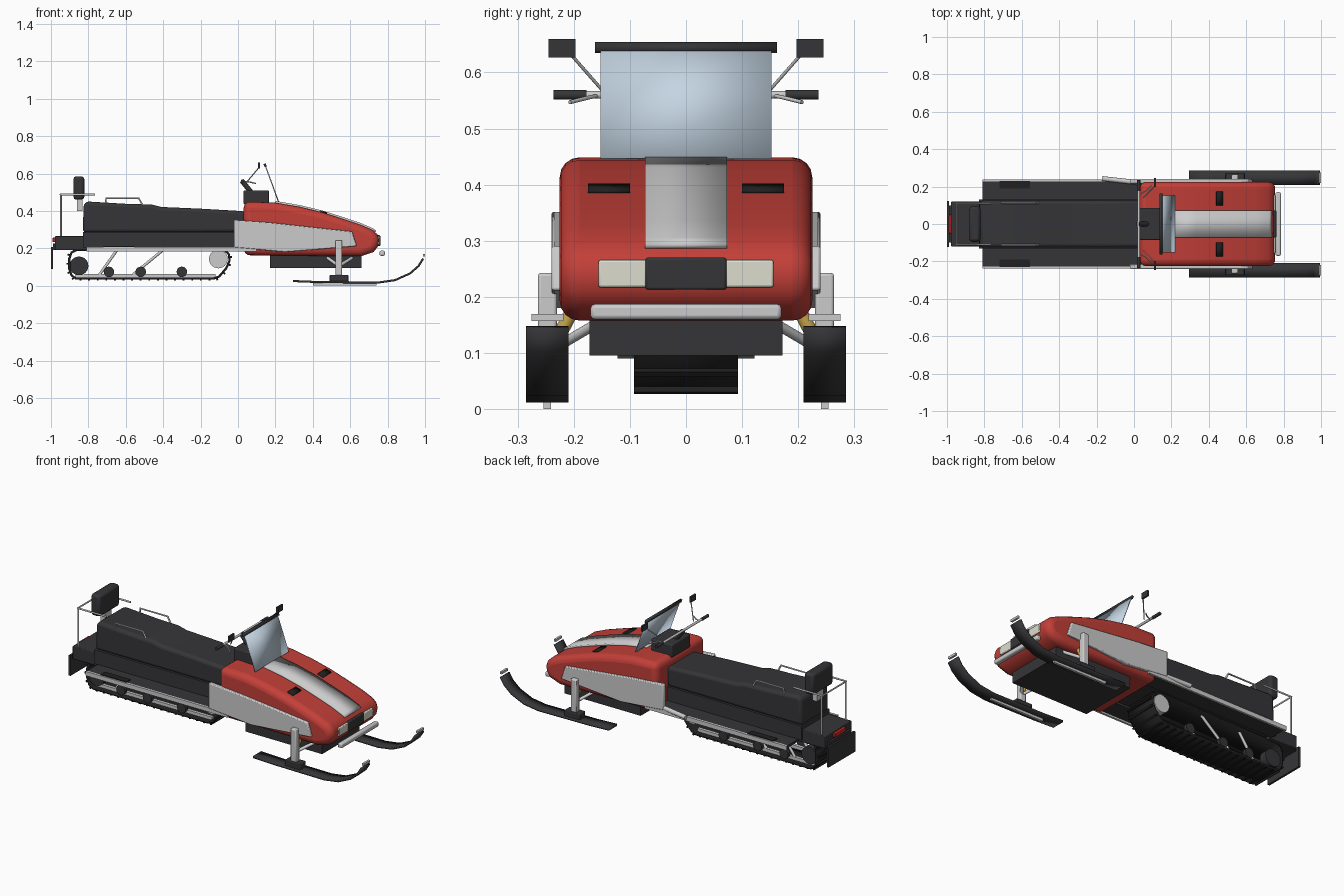
import bpy, bmesh, math
from mathutils import Vector

if "Cube" in bpy.data.objects:
    bpy.data.objects.remove(bpy.data.objects["Cube"])


def material(name, r, g, b):
    m = bpy.data.materials.new(name)
    m.diffuse_color = (r, g, b, 1)
    m.use_nodes = True
    m.node_tree.nodes["Principled BSDF"].inputs["Base Color"].default_value = m.diffuse_color
    return m


RED = material("red_paint", 0.55, 0.05, 0.04)
DARK = material("dark_plastic", 0.036, 0.036, 0.04)
BLACK = material("rubber", 0.014, 0.014, 0.015)
GLASS = material("tinted_glass", 0.55, 0.66, 0.76)
LAMP = material("lamp_lens", 0.72, 0.72, 0.62)
TAIL = material("tail_lens", 0.6, 0.02, 0.02)
GOLD = material("spring_gold", 0.55, 0.36, 0.06)


def finish(name, bm, mat=None, bevel=0, seg=3):
    bmesh.ops.recalc_face_normals(bm, faces=bm.faces[:])
    me = bpy.data.meshes.new(name)
    bm.to_mesh(me)
    bm.free()
    ob = bpy.data.objects.new(name, me)
    bpy.context.collection.objects.link(ob)
    if mat:
        me.materials.append(mat)
    bpy.ops.object.select_all(action='DESELECT')
    ob.select_set(True)
    bpy.context.view_layer.objects.active = ob
    bpy.ops.object.shade_smooth_by_angle(angle=math.radians(35))
    if bevel:
        b = ob.modifiers.new("bevel", 'BEVEL')
        b.width, b.segments, b.limit_method = bevel, seg, 'ANGLE'
        b.angle_limit = math.radians(35)
    return ob


def prism(name, pts, y0, y1, mat=None, bevel=0, seg=3):
    """Extrude an x-z outline from y0 to y1."""
    bm = bmesh.new()
    f = bm.faces.new([bm.verts.new((x, y0, z)) for x, z in pts])
    new = bmesh.ops.extrude_face_region(bm, geom=[f])['geom']
    bmesh.ops.translate(bm, vec=(0, y1 - y0, 0),
                        verts=[v for v in new if isinstance(v, bmesh.types.BMVert)])
    return finish(name, bm, mat, bevel, seg)


def box(name, x0, x1, y0, y1, z0, z1, mat=None, bevel=0):
    return prism(name, [(x0, z0), (x1, z0), (x1, z1), (x0, z1)], y0, y1, mat, bevel, 2)


def strip(name, pts, y0, y1, t, mat=None, closed=False):
    """Sheet following an x-z path, thickened."""
    bm = bmesh.new()
    rows = [(bm.verts.new((x, y0, z)), bm.verts.new((x, y1, z))) for x, z in pts]
    for a, b in zip(rows, rows[1:] + (rows[:1] if closed else [])):
        bm.faces.new((a[0], a[1], b[1], b[0]))
    ob = finish(name, bm, mat)
    s = ob.modifiers.new("thickness", 'SOLIDIFY')
    s.thickness, s.offset = t, 0
    return ob


def rod(name, pts, r, mat=None):
    """Round tube through 3D points."""
    cu = bpy.data.curves.new(name, 'CURVE')
    cu.dimensions, cu.bevel_depth, cu.bevel_resolution, cu.use_fill_caps = '3D', r, 3, True
    sp = cu.splines.new('POLY')
    sp.points.add(len(pts) - 1)
    for p, c in zip(sp.points, pts):
        p.co = (*c, 1)
    ob = bpy.data.objects.new(name, cu)
    bpy.context.collection.objects.link(ob)
    if mat:
        cu.materials.append(mat)
    bpy.ops.object.select_all(action='DESELECT')
    ob.select_set(True)
    bpy.context.view_layer.objects.active = ob
    bpy.ops.object.convert(target='MESH')
    bpy.ops.object.shade_smooth_by_angle(angle=math.radians(40))


def wheel(name, x, z, r, y0, y1, mat=None):
    pts = [(x + r * math.cos(i * math.tau / 24), z + r * math.sin(i * math.tau / 24)) for i in range(24)]
    prism(name, pts, y0, y1, mat)


# hood, centre stripe and nose details
top = [(0.03, 0.45), (0.2, 0.444), (0.33, 0.422), (0.45, 0.393), (0.545, 0.363), (0.65, 0.328), (0.72, 0.298)]
prism("hood", top + [(0.745, 0.275), (0.755, 0.245), (0.748, 0.21), (0.725, 0.18), (0.66, 0.158), (0.03, 0.163)],
      -0.225, 0.225, RED, 0.035, 4)
strip("hood_stripe", [(x, z + 0.003) for x, z in top[1:]] + [(0.735, 0.289)], -0.073, 0.073, 0.012)
box("grille", 0.735, 0.761, -0.072, 0.072, 0.213, 0.27, DARK, 0.004)
box("front_bumper", 0.757, 0.785, -0.17, 0.17, 0.16, 0.187, None, 0.007)
box("belly_pan", 0.17, 0.66, -0.172, 0.172, 0.096, 0.165, DARK)

# windshield and dashboard
strip("windshield", [(0.217, 0.447), (0.18, 0.55), (0.146, 0.642)], -0.152, 0.152, 0.006, GLASS)
strip("windshield_trim", [(0.148, 0.637), (0.142, 0.652)], -0.162, 0.162, 0.012, DARK)
box("dashboard", 0.03, 0.165, -0.085, 0.085, 0.435, 0.51, DARK, 0.006)
rod("steering_column", [(0.07, 0, 0.5), (0.02, 0, 0.562)], 0.014, DARK)
rod("handlebar", [(0.025, -0.19, 0.56), (0.025, 0.19, 0.56)], 0.007)

# seat, tunnel and rear box
prism("seat", [(0.04, 0.285), (0.04, 0.398), (-0.2, 0.412), (-0.41, 0.421), (-0.46, 0.434), (-0.6, 0.438),
               (-0.8, 0.45), (-0.825, 0.44), (-0.83, 0.285)], -0.125, 0.125, DARK, 0.018)
box("tunnel", -0.83, 0.1, -0.13, 0.13, 0.205, 0.288, DARK)
box("rear_box", -0.978, -0.8, -0.12, 0.12, 0.19, 0.265, DARK, 0.004)
box("mud_flap", -1.0, -0.988, -0.122, 0.122, 0.09, 0.207, DARK)
box("flap_mount", -0.99, -0.97, -0.1, 0.1, 0.19, 0.225, DARK)
box("tail_light", -0.992, -0.97, -0.05, 0.05, 0.233, 0.257, TAIL, 0.003)

# backrest and rear rack
box("backrest", -0.88, -0.822, -0.095, 0.095, 0.46, 0.585, DARK, 0.015)
box("backrest_bracket", -0.86, -0.832, -0.03, 0.03, 0.4, 0.465)
rod("rack_rail", [(-0.765, -0.11, 0.488), (-0.95, -0.11, 0.488), (-0.95, 0.11, 0.488), (-0.765, 0.11, 0.488)], 0.005)
rod("exhaust_pipe", [(0.02, 0.222, 0.215), (-0.17, 0.243, 0.205)], 0.013)

# track belt with lugs
loop = [(-0.865, 0.038), (-0.13, 0.038), (-0.1, 0.05), (-0.062, 0.095), (-0.045, 0.135), (-0.05, 0.17), (-0.075, 0.193),
        (-0.11, 0.2), (-0.86, 0.192), (-0.89, 0.178), (-0.902, 0.145), (-0.902, 0.09), (-0.89, 0.055)]
strip("track_belt", loop, -0.093, 0.093, 0.012, BLACK, True)
bm = bmesh.new()
for a, b in zip(loop, loop[1:] + loop[:1]):
    a, b = Vector((a[0], 0, a[1])), Vector((b[0], 0, b[1]))
    d = b - a
    n = max(1, round(d.length / 0.045))
    out = Vector((d.z, 0, -d.x)).normalized() * 0.009
    for i in range(n):
        vs = bmesh.ops.create_cube(bm, size=1)['verts']
        bmesh.ops.scale(bm, vec=(0.01, 0.186, 0.014), verts=vs)
        bmesh.ops.rotate(bm, cent=(0, 0, 0), verts=vs,
                         matrix=d.to_track_quat('X', 'Z').to_matrix())
        # lugs stay shallow on the flat ground run
        k = 0.3 if abs(d.x) > 0.5 else 1
        bmesh.ops.translate(bm, vec=a + d * ((i + 0.5) / n) + out * k, verts=vs)
finish("track_lugs", bm, BLACK)

for s, side in ((-1, "right"), (1, "left")):
    def Y(a, b):
        return (s * a, s * b)
    # body sides
    prism(side + "_side_panel", [(-0.022, 0.205), (-0.022, 0.352), (0.18, 0.337), (0.61, 0.29), (0.635, 0.212), (0.25, 0.18)],
          *Y(0.215, 0.24), None, 0.005, 2)
    box(side + "_headlight", 0.73, 0.758, *Y(0.07, 0.156), 0.217, 0.266, LAMP, 0.004)
    strip(side + "_hood_vent", [(0.44, 0.398), (0.475, 0.387)], *Y(0.1, 0.175), 0.008, BLACK)
    box(side + "_running_board", -0.81, 0.05, *Y(0.12, 0.232), 0.193, 0.207, DARK)
    box(side + "_board_edge", -0.81, 0.1, *Y(0.226, 0.238), 0.183, 0.208)
    box(side + "_foot_pad", -0.72, -0.555, *Y(0.19, 0.23), 0.205, 0.212, BLACK)
    # handlebar grips, levers and mirrors
    rod(side + "_grip", [(0.025, s * 0.177, 0.56), (0.025, s * 0.236, 0.56)], 0.009, DARK)
    rod(side + "_lever", [(0.03, s * 0.16, 0.558), (0.06, s * 0.175, 0.555), (0.095, s * 0.207, 0.547)], 0.0035)
    rod(side + "_mirror_stalk", [(0.05, s * 0.14, 0.558), (0.112, s * 0.205, 0.632)], 0.003)
    box(side + "_mirror", 0.107, 0.117, *Y(0.197, 0.245), 0.627, 0.66, DARK)
    # passenger handle and rack posts
    rod(side + "_seat_handle", [(-0.71, s * 0.113, 0.43), (-0.705, s * 0.113, 0.467), (-0.53, s * 0.113, 0.467),
                                (-0.51, s * 0.113, 0.43)], 0.005)
    rod(side + "_rack_post", [(-0.947, s * 0.11, 0.488), (-0.947, s * 0.11, 0.262)], 0.005)
    # suspension inside the track
    box(side + "_slide_rail", -0.87, -0.12, *Y(0.05, 0.068), 0.044, 0.062)
    wheel(side + "_rear_idler", -0.85, 0.106, 0.05, *Y(0.04, 0.085), DARK)
    wheel(side + "_drive_wheel", -0.105, 0.143, 0.05, *Y(0.04, 0.095))
    for i, x in enumerate((-0.69, -0.52, -0.3)):
        wheel(f"{side}_bogie_wheel_{i + 1}", x, 0.074, 0.028, *Y(0.07, 0.09), DARK)
    rod(side + "_suspension_arm", [(-0.56, s * 0.06, 0.06), (-0.39, s * 0.06, 0.2)], 0.008)
    rod(side + "_suspension_strut", [(-0.74, s * 0.06, 0.06), (-0.64, s * 0.06, 0.2)], 0.008)
    # skis
    strip(side + "_ski", [(0.295, 0.025), (0.42, 0.02), (0.75, 0.017), (0.84, 0.03), (0.92, 0.066), (0.965, 0.105), (0.99, 0.145)],
          *Y(0.209, 0.285), 0.011, DARK)
    box(side + "_ski_keel", 0.4, 0.74, *Y(0.241, 0.254), 0.0, 0.02)
    box(side + "_ski_tip_handle", 0.988, 1.0, *Y(0.218, 0.275), 0.157, 0.17)
    box(side + "_ski_saddle", 0.49, 0.59, *Y(0.22, 0.274), 0.02, 0.057, DARK, 0.004)
    box(side + "_ski_spindle", 0.52, 0.557, *Y(0.23, 0.264), 0.05, 0.243, None, 0.006)
    for x in (0.47, 0.62):
        rod(side + "_control_arm", [(0.54, s * 0.24, 0.105), (x, s * 0.155, 0.155)], 0.009)
    rod(side + "_shock_spring", [(0.54, s * 0.232, 0.12), (0.54, s * 0.19, 0.2)], 0.013, GOLD)
